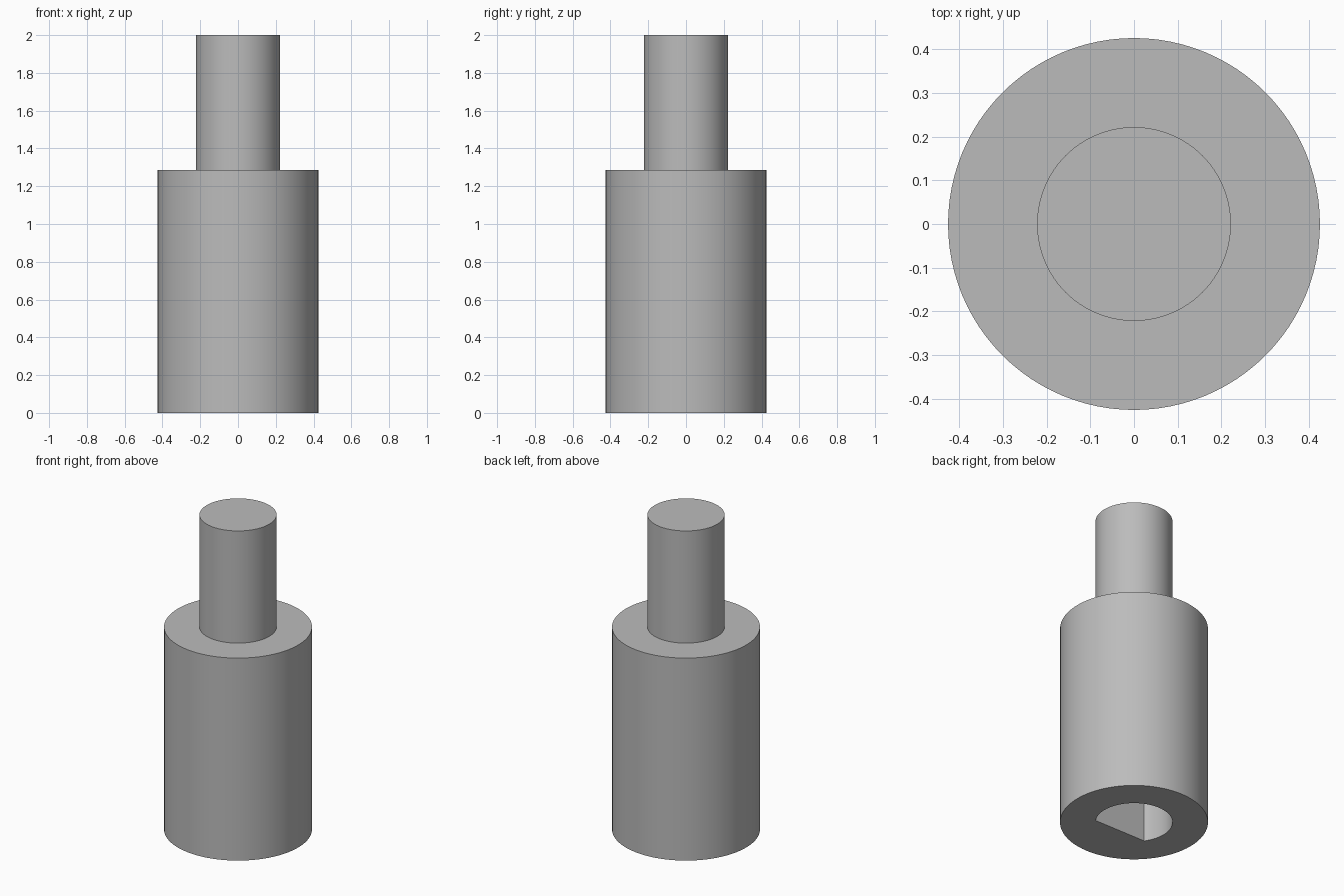
import bpy, bmesh, math

if "Cube" in bpy.data.objects:
    bpy.data.objects.remove(bpy.data.objects["Cube"], do_unlink=True)

BODY_R, SHAFT_R, FLAT = 0.426, 0.222, 0.126
STEP_Z, TOP_Z, BORE_DEPTH = 1.287, 2.0, 0.75

steel = bpy.data.materials.new("plain_grey")
steel.use_nodes = True
grey = (0.5, 0.5, 0.5, 1)
steel.diffuse_color = grey
steel.node_tree.nodes["Principled BSDF"].inputs["Base Color"].default_value = grey


def arc(radius, start, end, steps):
    return [(radius * math.cos(start + (end - start) * i / steps),
             radius * math.sin(start + (end - start) * i / steps))
            for i in range(steps + 1)]


def prism(name, outline, z0, z1):
    """Extrude a flat outline from z0 up to z1."""
    bm = bmesh.new()
    base = bm.faces.new([bm.verts.new((x, y, z0)) for x, y in outline])
    up = bmesh.ops.extrude_face_region(bm, geom=[base], use_keep_orig=True)
    moved = [v for v in up["geom"] if isinstance(v, bmesh.types.BMVert)]
    bmesh.ops.translate(bm, verts=moved, vec=(0, 0, z1 - z0))
    bmesh.ops.recalc_face_normals(bm, faces=bm.faces)
    mesh = bpy.data.meshes.new(name)
    bm.to_mesh(mesh)
    bm.free()
    mesh.materials.append(steel)
    obj = bpy.data.objects.new(name, mesh)
    bpy.context.collection.objects.link(obj)
    return obj


def smooth(obj):
    bpy.ops.object.select_all(action="DESELECT")
    obj.select_set(True)
    bpy.context.view_layer.objects.active = obj
    bpy.ops.object.shade_smooth_by_angle(angle=math.radians(30))


# Wide body and the narrower shaft on top
body = prism("body", arc(BODY_R, 0, math.tau, 96)[:-1], 0, STEP_Z)
shaft = prism("shaft", arc(SHAFT_R, 0, math.tau, 96)[:-1], STEP_Z, TOP_Z)

# D-shaped blind bore in the underside, flat towards the front
corner = math.asin(FLAT / SHAFT_R)
cutter = prism("bore_cutter", arc(SHAFT_R, -corner, math.pi + corner, 64),
               -0.1, BORE_DEPTH)
cutter.hide_render = True
cut = body.modifiers.new("bore", "BOOLEAN")
cut.operation = "DIFFERENCE"
cut.solver = "EXACT"
cut.object = cutter
bpy.context.view_layer.objects.active = body
bpy.ops.object.modifier_apply(modifier=cut.name)
bpy.data.objects.remove(cutter, do_unlink=True)

for part in (body, shaft):
    smooth(part)
